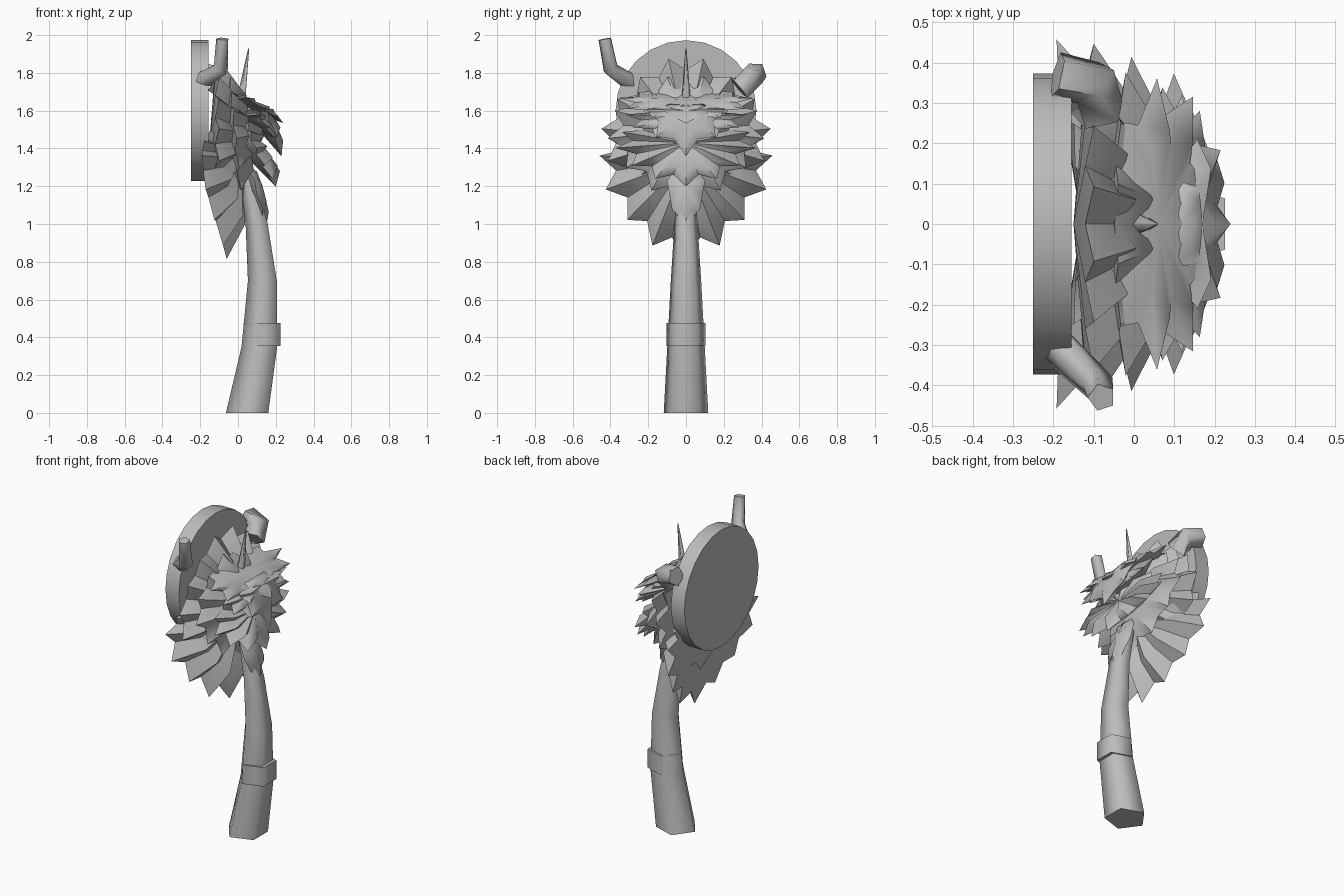
import bpy, bmesh, math
from mathutils import Vector

cube = bpy.data.objects.get("Cube")
if cube:
    bpy.data.objects.remove(cube, do_unlink=True)

SHADE = (.5, .5, .5, 1)
grey = bpy.data.materials.new("plain grey")
grey.use_nodes = True
grey.diffuse_color = SHADE
grey.node_tree.nodes["Principled BSDF"].inputs["Base Color"].default_value = SHADE

ACROSS = Vector((1, 0, 0))
SIDEWAYS = Vector((0, 1, 0))
UP = Vector((0, 0, 1))


def finish(name, bm, angle):
    bmesh.ops.recalc_face_normals(bm, faces=bm.faces)
    mesh = bpy.data.meshes.new(name)
    bm.to_mesh(mesh)
    bm.free()
    mesh.materials.append(grey)
    obj = bpy.data.objects.new(name, mesh)
    bpy.context.collection.objects.link(obj)
    bpy.ops.object.select_all(action='DESELECT')
    obj.select_set(True)
    bpy.context.view_layer.objects.active = obj
    bpy.ops.object.shade_smooth_by_angle(angle=math.radians(angle))


def tube(name, path, start_radius, end_radius, sides=5, normal=None, angle=75):
    """Evenly tapered loft along a path; rings face the normal or follow the path."""
    points = [Vector(p) for p in path]
    last = len(points) - 1
    bm = bmesh.new()
    rings = []
    for k, point in enumerate(points):
        along = normal or (points[min(k + 1, last)] - points[max(k - 1, 0)]).normalized()
        side = (SIDEWAYS - along * along.dot(SIDEWAYS)).normalized()
        other = along.cross(side)
        radius = start_radius + (end_radius - start_radius) * k / last
        turns = [math.tau * i / sides for i in range(sides)]
        rings.append([bm.verts.new(point + radius * (side * math.sin(t) + other * math.cos(t)))
                      for t in turns])
    for low, high in zip(rings, rings[1:]):
        for i in range(sides):
            bm.faces.new((low[i - 1], low[i], high[i], high[i - 1]))
    bm.faces.new(rings[0])
    bm.faces.new(rings[-1])
    finish(name, bm, angle)


def tuft_shell(name, height, width, rise, drop, rim, dome, tilt=0, sweep=0, tips=13,
               notch=.8, ripple=.05, bulge=.05, depth=.15):
    """Domed shell with a jagged elliptical rim, one tip at the bottom centre.

    Tilt pushes the lower tips forward, sweep pulls the side tips back."""
    apex = Vector((dome, 0, height))
    points = []
    for i in range(tips):
        turn = math.tau * i / tips
        reach = 1 + ripple * math.cos(turn * 4)
        down = math.cos(turn)
        points.append(Vector((rim + tilt * down - sweep * math.sin(turn) ** 2,
                              width * reach * math.sin(turn),
                              height - reach * down * (drop if down > 0 else rise))))
    lift = ACROSS * bulge
    bm = bmesh.new()
    front = bm.verts.new(apex)
    rear = bm.verts.new(apex - ACROSS * depth)
    outer, inner = [], []
    for i, tip in enumerate(points):
        valley = apex.lerp((tip + points[i - 1]) / 2, notch)
        outer += [bm.verts.new(valley - lift / 2), bm.verts.new(tip)]
        inner += [bm.verts.new(apex.lerp(valley, .7) + lift / 3),
                  bm.verts.new(apex.lerp(tip, .65) + lift)]
    for i in range(len(outer)):
        bm.faces.new((front, inner[i - 1], inner[i]))
        bm.faces.new((inner[i - 1], outer[i - 1], outer[i], inner[i]))
        bm.faces.new((rear, outer[i], outer[i - 1]))
    finish(name, bm, angle=60)


# Round wall disc
tube("back_disc", [(-.25, 0, 1.6), (-.155, 0, 1.6)], .373, .373,
     sides=24, normal=ACROSS, angle=40)

# Bent five-sided stem and its band
tube("stem", [(.06, 0, 0), (.123, 0, .35), (.137, 0, .7), (.105, 0, 1), (.04, 0, 1.3)],
     .124, .045, normal=UP)
tube("stem_band", [(.138, 0, .355), (.138, 0, .475)], .108, .108, normal=UP)

# Bent horn, blunt hooked horn and forehead spike
tube("right_horn", [(-.2, -.29, 1.75), (-.09, -.4, 1.82), (-.08, -.43, 1.98)], .05, .035)
tube("left_horn", [(-.09, .28, 1.72), (-.1, .35, 1.78), (-.19, .37, 1.8)], .07, .06)
tube("forehead_spike", [(.01, 0, 1.6), (.057, 0, 1.93)], .03, .003)

# Rear mane and beard
tuft_shell("rear_mane", height=1.46, width=.43, rise=.41, drop=.4,
           rim=-.1, dome=0, tips=15, bulge=.07, notch=.86)
tuft_shell("rear_beard", height=1.34, width=.44, rise=.2, drop=.5,
           rim=-.09, dome=.02, tilt=.03, sweep=.1, tips=15, bulge=.07, notch=.84)

# Collar tufts nearer the face
tuft_shell("middle_mane", height=1.5, width=.4, rise=.28, drop=.37,
           rim=-.01, dome=.06, tilt=.03, notch=.84)
tuft_shell("cheek_mane", height=1.43, width=.36, rise=.16, drop=.22,
           rim=.13, dome=.12, tilt=.07, sweep=.04)

# Overhanging crown and snout tufts
tuft_shell("crown_mane", height=1.66, width=.35, rise=.05, drop=.12,
           rim=.08, dome=.06, tilt=.16, tips=11, bulge=.03)
tuft_shell("lower_crown", height=1.57, width=.31, rise=.06, drop=.14,
           rim=.13, dome=.12, tilt=.08, tips=11, bulge=.03)
tuft_shell("snout_tuft", height=1.6, width=.21, rise=.04, drop=.23,
           rim=.17, dome=.17, tilt=.06, tips=7, bulge=.03)

# Long tuft in front of the stem
tuft_shell("chin_tuft", height=1.2, width=.1, rise=.13, drop=.2,
           rim=.1, dome=.13, tilt=.05, tips=7, notch=1, bulge=.02, depth=.08)
